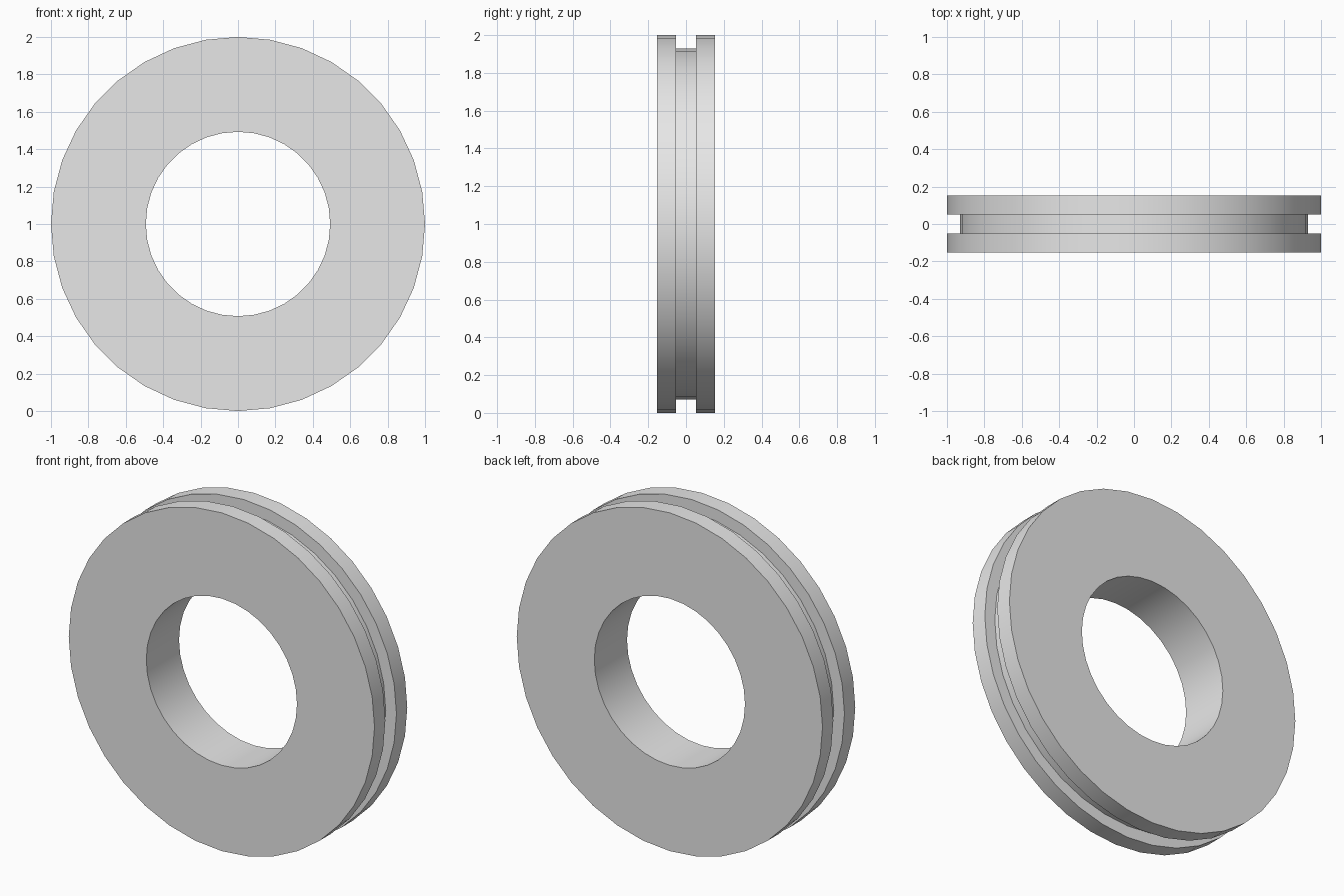
import bpy, bmesh
from math import tau, radians

cube = bpy.data.objects.get("Cube")
if cube:
    bpy.data.objects.remove(cube, do_unlink=True)

SEGMENTS = 36
OUTER, GROOVE, BORE = 1.0, 0.93, 0.493
HALF_DEPTH, HALF_GROOVE = 0.153, 0.052

# Grey material
grey = bpy.data.materials.new("plain_grey")
grey.use_nodes = True
colour = (0.8, 0.8, 0.8, 1)
grey.diffuse_color = colour
grey.node_tree.nodes["Principled BSDF"].inputs["Base Color"].default_value = colour

# Half of the cross-section as (y, radius), mirrored into a closed loop
half = [(HALF_GROOVE, GROOVE), (HALF_GROOVE, OUTER), (HALF_DEPTH, OUTER), (HALF_DEPTH, BORE)]
profile = half + [(-y, r) for y, r in reversed(half)]

# Spin the cross-section round the wheel axis
bm = bmesh.new()
verts = [bm.verts.new((0, y, r)) for y, r in profile]
edges = [bm.edges.new((v, verts[i - 1])) for i, v in enumerate(verts)]
bmesh.ops.spin(bm, geom=verts + edges, cent=(0, 0, 0), axis=(0, 1, 0),
               angle=tau, steps=SEGMENTS, use_merge=False)
bmesh.ops.remove_doubles(bm, verts=bm.verts, dist=0.0001)
bmesh.ops.recalc_face_normals(bm, faces=bm.faces)

mesh = bpy.data.meshes.new("grooved_ring")
bm.to_mesh(mesh)
bm.free()
mesh.materials.append(grey)
ring = bpy.data.objects.new("grooved_ring", mesh)
ring.location.z = OUTER
bpy.context.collection.objects.link(ring)

# Smooth round the rims, sharp at the corners
bpy.ops.object.select_all(action="DESELECT")
ring.select_set(True)
bpy.context.view_layer.objects.active = ring
bpy.ops.object.shade_smooth_by_angle(angle=radians(30))
